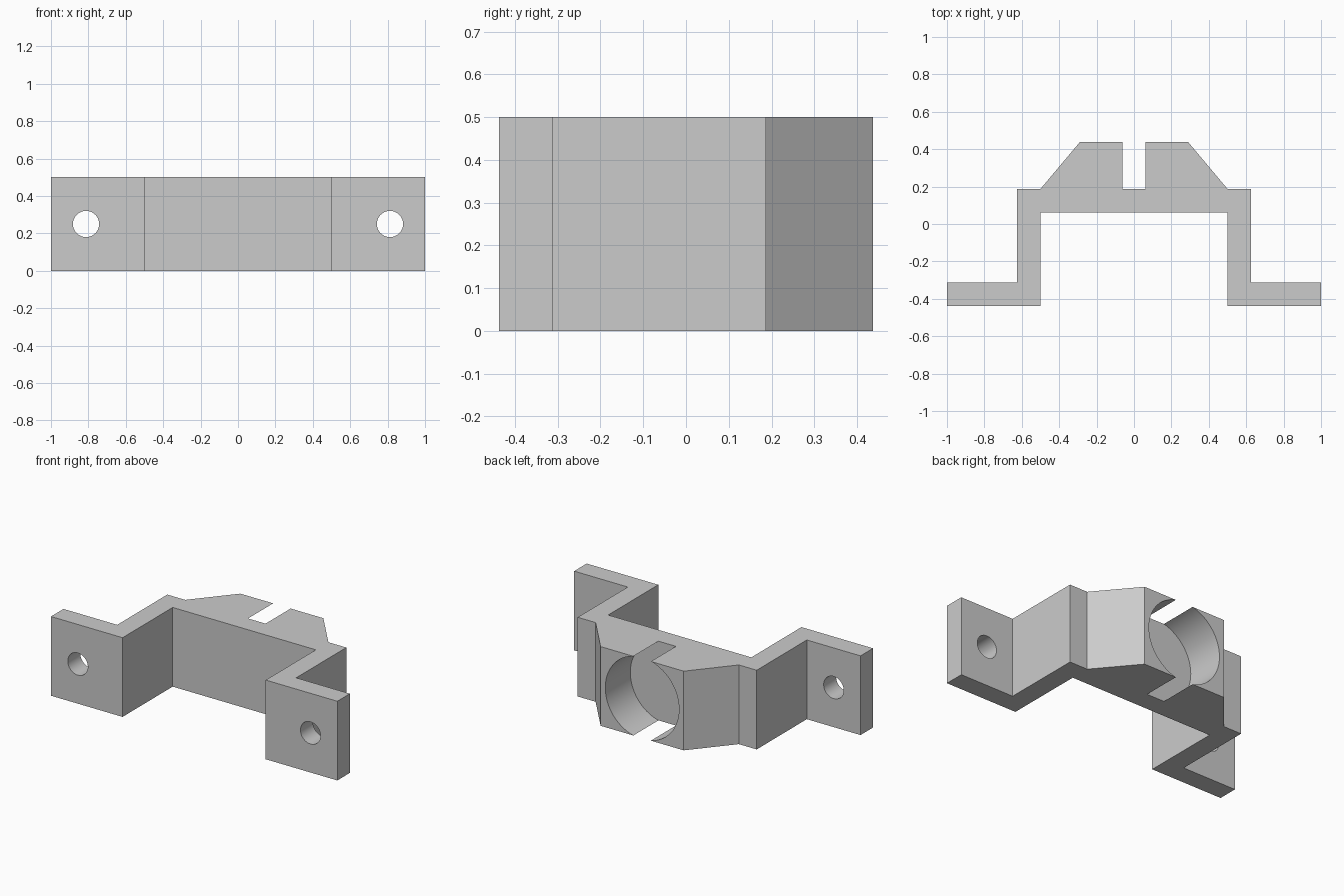
import bpy
import bmesh
import math
from mathutils import Matrix, Vector

cube = bpy.data.objects.get("Cube")
if cube:
    bpy.data.objects.remove(cube, do_unlink=True)

HEIGHT = 0.5
SOCKET_RADIUS = math.hypot(0.25, 0.0625)  # breaks through top and bottom as a slot

grey = bpy.data.materials.new("light grey")
grey.use_nodes = True
grey.diffuse_color = (0.6, 0.6, 0.6, 1)
grey.node_tree.nodes["Principled BSDF"].inputs["Base Color"].default_value = (0.6, 0.6, 0.6, 1)


def make_object(name, bm):
    bmesh.ops.recalc_face_normals(bm, faces=bm.faces)
    mesh = bpy.data.meshes.new(name)
    bm.to_mesh(mesh)
    bm.free()
    mesh.materials.append(grey)
    obj = bpy.data.objects.new(name, mesh)
    bpy.context.collection.objects.link(obj)
    return obj


def drill(target, x, radius, y_start, y_end):
    """Cut a round hole along y at mid height."""
    bm = bmesh.new()
    place = Matrix.Translation((x, (y_start + y_end) / 2, HEIGHT / 2)) @ Matrix.Rotation(math.pi / 2, 4, "X")
    bmesh.ops.create_cone(bm, cap_ends=True, segments=64, radius1=radius, radius2=radius,
                          depth=y_end - y_start, matrix=place)
    cutter = make_object("hole_cutter", bm)
    cutter.hide_render = True
    mod = target.modifiers.new("hole", "BOOLEAN")
    mod.operation = "DIFFERENCE"
    mod.solver = "EXACT"
    mod.object = cutter
    bpy.context.view_layer.objects.active = target
    bpy.ops.object.modifier_apply(modifier=mod.name)
    bpy.data.objects.remove(cutter, do_unlink=True)


# Bracket body: half of the plan outline, mirrored and extruded upwards
half = [(0.5, 0.0625), (0.5, -0.4375), (1, -0.4375), (1, -0.3125), (0.625, -0.3125),
        (0.625, 0.1875), (0.5, 0.1875), (0.29, 0.4375)]
outline = half + [(-x, y) for x, y in reversed(half)]
bm = bmesh.new()
base = bm.faces.new([bm.verts.new((x, y, 0)) for x, y in outline])
extruded = bmesh.ops.extrude_face_region(bm, geom=[base], use_keep_orig=True)
top = [v for v in extruded["geom"] if isinstance(v, bmesh.types.BMVert)]
bmesh.ops.translate(bm, verts=top, vec=Vector((0, 0, HEIGHT)))
bracket = make_object("mounting_bracket", bm)

# Blind round socket in the back, and a screw hole in each flange
drill(bracket, 0, SOCKET_RADIUS, 0.1875, 0.6)
for side in (-1, 1):
    drill(bracket, side * 0.8125, 0.07, -0.6, -0.2)

bpy.ops.object.select_all(action="DESELECT")
bracket.select_set(True)
bpy.context.view_layer.objects.active = bracket
bpy.ops.object.shade_smooth_by_angle(angle=math.radians(30))
